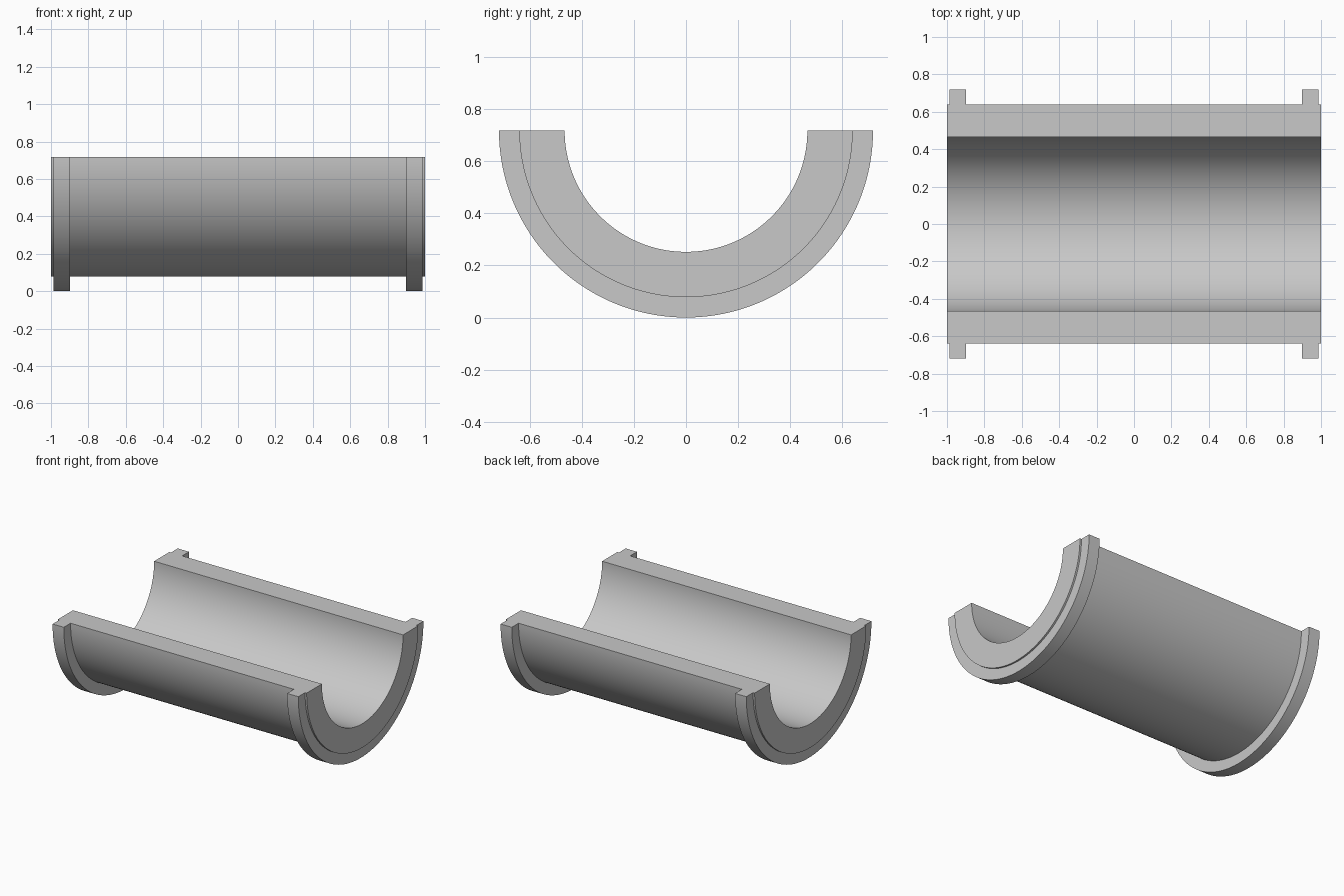
import bpy, bmesh, math

if "Cube" in bpy.data.objects:
    bpy.data.objects.remove(bpy.data.objects["Cube"])

R_IN, R_BODY, R_FLANGE = 0.466, 0.64, 0.718
X_END, X_OUT, X_IN = 1.0, 0.987, 0.897
SEGMENTS = 96

# Half of the flanged wall section as (x, radius), mirrored for the other end
half = [(X_IN, R_BODY), (X_IN, R_FLANGE), (X_OUT, R_FLANGE),
        (X_OUT, R_BODY), (X_END, R_BODY), (X_END, R_IN)]
profile = half + [(-x, r) for x, r in reversed(half)]

# Sweep the section through the lower half turn, capping both rims
bm = bmesh.new()
rings = []
for i in range(SEGMENTS + 1):
    a = math.pi + math.pi * i / SEGMENTS
    rings.append([bm.verts.new((x, r * math.cos(a), R_FLANGE + r * math.sin(a)))
                  for x, r in profile])
n = len(profile)
for a, b in zip(rings, rings[1:]):
    for j in range(n):
        k = (j + 1) % n
        bm.faces.new((a[j], a[k], b[k], b[j]))
caps = [bm.faces.new(rings[0]), bm.faces.new(rings[-1])]
bmesh.ops.recalc_face_normals(bm, faces=bm.faces)
bmesh.ops.triangulate(bm, faces=caps)

mesh = bpy.data.meshes.new("bearing_half_shell")
bm.to_mesh(mesh)
bm.free()
shell = bpy.data.objects.new("bearing_half_shell", mesh)
bpy.context.collection.objects.link(shell)

# Plain grey metal
grey = bpy.data.materials.new("plain grey")
grey.diffuse_color = (0.58, 0.58, 0.58, 1)
grey.use_nodes = True
grey.node_tree.nodes["Principled BSDF"].inputs["Base Color"].default_value = grey.diffuse_color
mesh.materials.append(grey)

# Smooth curved walls with crisp edges
bpy.context.view_layer.objects.active = shell
shell.select_set(True)
bpy.ops.object.shade_smooth_by_angle(angle=math.radians(30))
